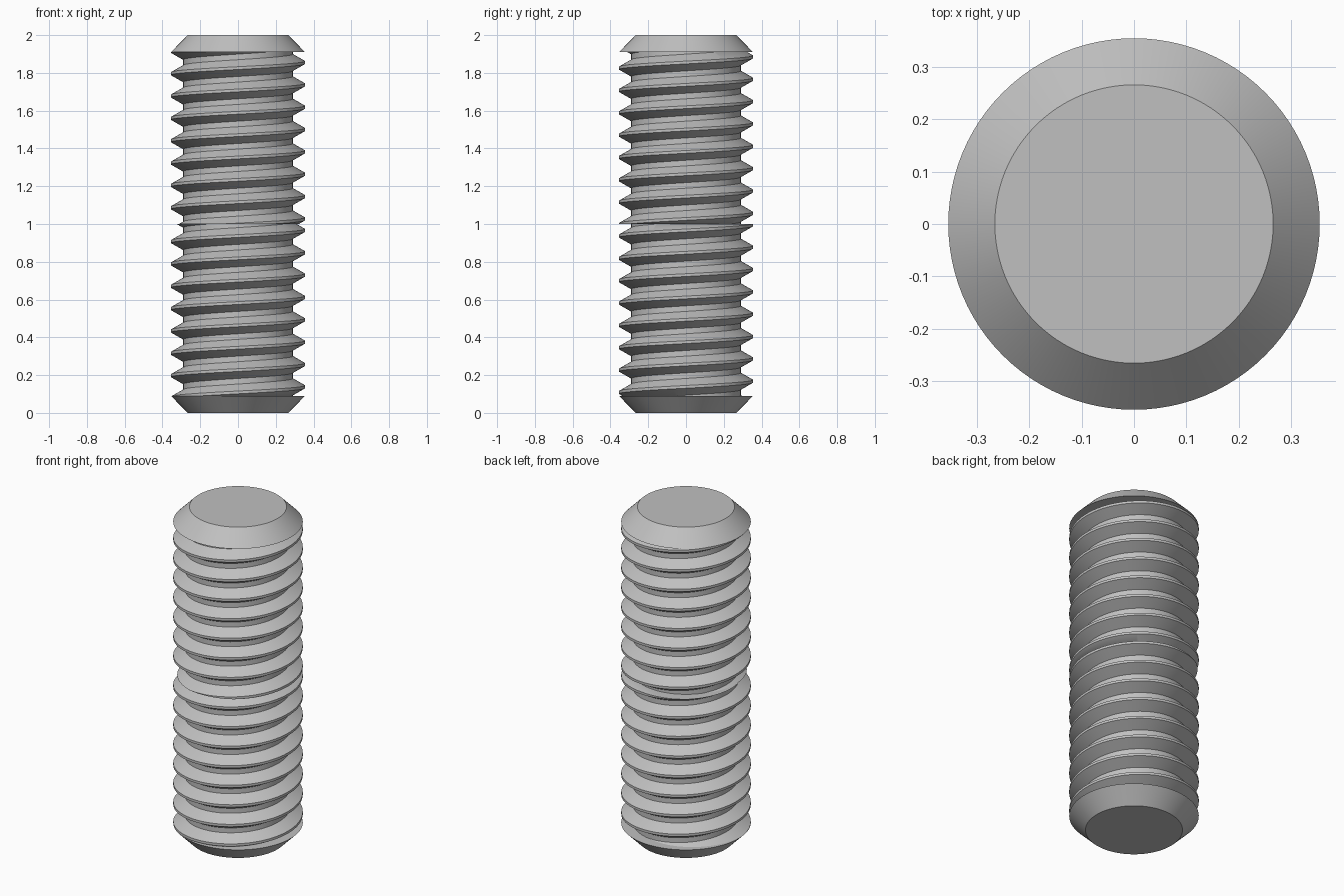
import bpy
import bmesh
import math
from mathutils import Vector

cube = bpy.data.objects.get("Cube")
if cube:
    bpy.data.objects.remove(cube, do_unlink=True)

SEGMENTS = 96
PITCH = 0.1183
OUTER = 0.355
ROOT = 0.29
TIP = 0.266
CHAMFER = 0.09
MIDDLE = 1.0
TOP = 2.0

steel = bpy.data.materials.new("steel_grey")
steel.use_nodes = True
grey = (0.53, 0.53, 0.53, 1)
steel.diffuse_color = grey
steel.node_tree.nodes["Principled BSDF"].inputs["Base Color"].default_value = grey


def add_object(name, bm):
    bmesh.ops.recalc_face_normals(bm, faces=bm.faces[:])
    mesh = bpy.data.meshes.new(name)
    bm.to_mesh(mesh)
    bm.free()
    mesh.materials.append(steel)
    obj = bpy.data.objects.new(name, mesh)
    bpy.context.collection.objects.link(obj)
    bpy.ops.object.select_all(action="DESELECT")
    obj.select_set(True)
    bpy.context.view_layer.objects.active = obj
    bpy.ops.object.shade_smooth_by_angle(angle=math.radians(30))
    return obj


def threaded_section(name, low, high, crest):
    """Right-hand thread trimmed flat at both ends; crest is its height at +x."""
    # Flat crest and root joined by sloping flanks
    tooth = [(OUTER, -PITCH / 16), (OUTER, PITCH / 16),
             (ROOT, PITCH * 3 / 8), (ROOT, PITCH * 5 / 8)]
    first = math.floor((low - crest) / PITCH) - 2
    last = math.ceil((high - crest) / PITCH) + 2
    profile = [(r, crest + turn * PITCH + z)
               for turn in range(first, last) for r, z in tooth]
    bm = bmesh.new()
    columns = []
    for i in range(SEGMENTS + 1):
        angle = math.tau * i / SEGMENTS
        rise = PITCH * i / SEGMENTS
        columns.append([bm.verts.new((r * math.cos(angle), r * math.sin(angle), z + rise))
                        for r, z in profile])
    for a, b in zip(columns, columns[1:]):
        for j in range(len(profile) - 1):
            bm.faces.new((a[j], b[j], b[j + 1], a[j + 1]))
    bmesh.ops.remove_doubles(bm, verts=bm.verts[:], dist=0.0001)

    # Trim and cap each end
    for height, direction in ((low, -1), (high, 1)):
        cut = bmesh.ops.bisect_plane(
            bm, geom=bm.verts[:] + bm.edges[:] + bm.faces[:], dist=0.00001,
            plane_co=Vector((0, 0, height)), plane_no=Vector((0, 0, direction)),
            clear_outer=True)
        rim = [e for e in cut["geom_cut"]
               if isinstance(e, bmesh.types.BMEdge) and e.is_boundary]
        bmesh.ops.contextual_create(bm, geom=rim)
    return add_object(name, bm)


def chamfered_end(name, low, radius_low, radius_high):
    bm = bmesh.new()
    bmesh.ops.create_cone(bm, cap_ends=True, segments=SEGMENTS,
                          radius1=radius_low, radius2=radius_high, depth=CHAMFER)
    bmesh.ops.translate(bm, verts=bm.verts[:], vec=(0, 0, low + CHAMFER / 2))
    return add_object(name, bm)


# Two thread runs meeting at mid height
threaded_section("lower_thread", CHAMFER, MIDDLE, 0.138)
threaded_section("upper_thread", MIDDLE, TOP - CHAMFER, 1.855)

# Conical ends
chamfered_end("bottom_chamfer", 0, TIP, OUTER)
chamfered_end("top_chamfer", TOP - CHAMFER, OUTER, TIP)
